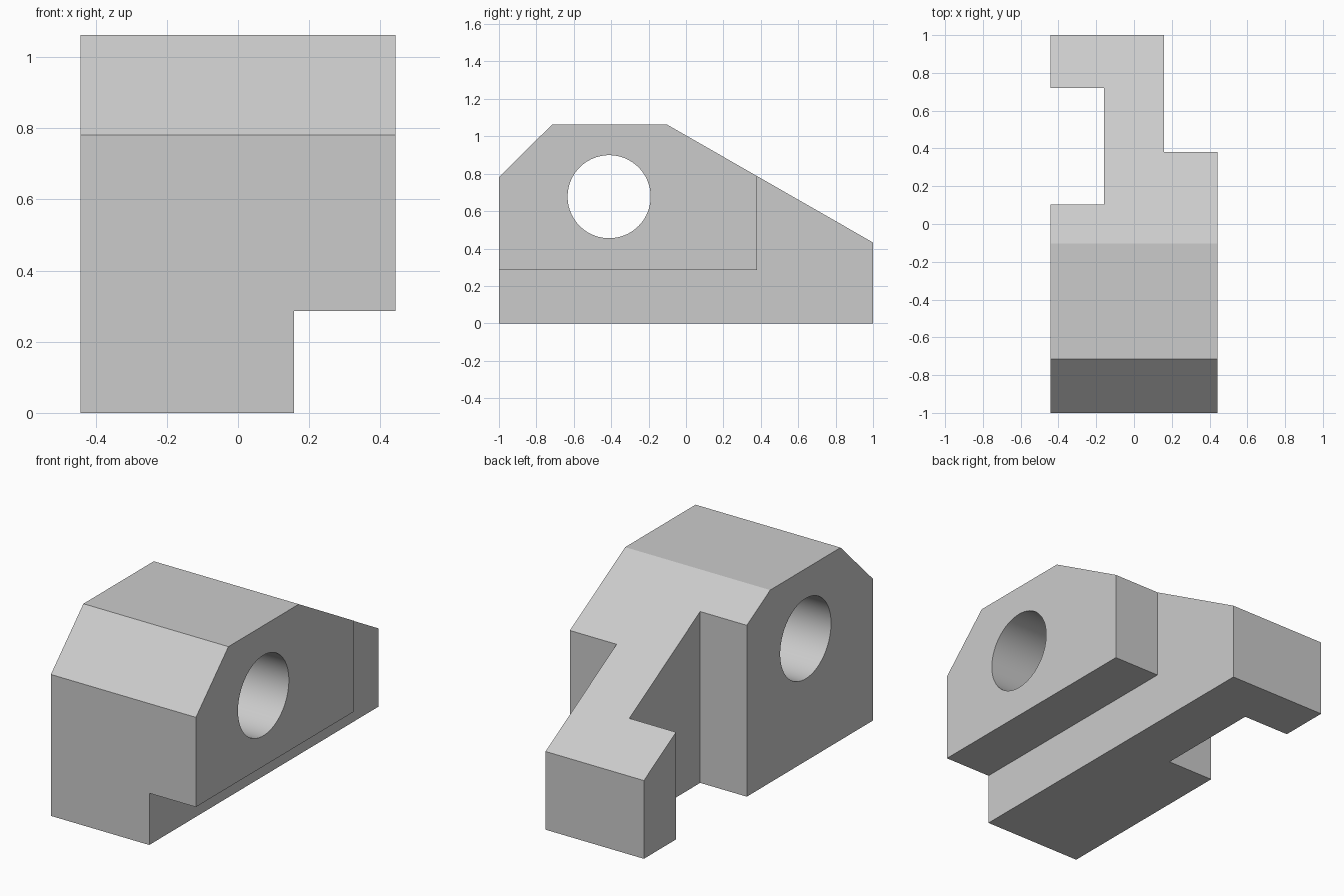
import bpy
import bmesh
from math import pi, radians

if "Cube" in bpy.data.objects:
    bpy.data.objects.remove(bpy.data.objects["Cube"])

HALF_W = 0.443   # half width of the block along x
STEP = 0.158     # x position of the side cuts


def extruded_profile(name, points, half_width):
    """Solid made from a (y, z) outline swept along x."""
    bm = bmesh.new()
    face = bm.faces.new([bm.verts.new((-half_width, y, z)) for y, z in points])
    swept = bmesh.ops.extrude_face_region(bm, geom=[face])["geom"]
    verts = [g for g in swept if isinstance(g, bmesh.types.BMVert)]
    bmesh.ops.translate(bm, verts=verts, vec=(2 * half_width, 0, 0))
    bmesh.ops.recalc_face_normals(bm, faces=bm.faces)
    mesh = bpy.data.meshes.new(name)
    bm.to_mesh(mesh)
    bm.free()
    obj = bpy.data.objects.new(name, mesh)
    bpy.context.collection.objects.link(obj)
    return obj


def box(name, low, high):
    centre = [(a + b) / 2 for a, b in zip(low, high)]
    bpy.ops.mesh.primitive_cube_add(size=1, location=centre)
    obj = bpy.context.object
    obj.name = name
    obj.scale = [b - a for a, b in zip(low, high)]
    return obj


def cut(target, cutter):
    cutter.hide_render = True
    mod = target.modifiers.new(cutter.name, "BOOLEAN")
    mod.operation = "DIFFERENCE"
    mod.solver = "EXACT"
    mod.object = cutter
    bpy.context.view_layer.update()
    bpy.context.view_layer.objects.active = target
    bpy.ops.object.modifier_apply(modifier=mod.name)
    bpy.data.objects.remove(cutter)


# Main block with sloped back and chamfered front
block = extruded_profile("bracket_block", [
    (-1, 0), (1, 0), (1, 0.432), (-0.102, 1.063), (-0.716, 1.063), (-1, 0.781),
], HALF_W)

# Step along the lower right edge
cut(block, box("lower_step", (STEP, -2, -1), (1, 2, 0.286)))
# Rear right corner
cut(block, box("rear_corner", (STEP, 0.38, -1), (1, 2, 2)))
# Upright slot in the left side
cut(block, box("left_slot", (-1, 0.102, -1), (-STEP, 0.72, 2)))

# Round cross hole
bpy.ops.mesh.primitive_cylinder_add(vertices=96, radius=0.222, depth=2,
                                    location=(0, -0.411, 0.677),
                                    rotation=(0, pi / 2, 0))
bore = bpy.context.object
bore.name = "cross_hole"
cut(block, bore)

# Smooth the bore only
bpy.ops.object.select_all(action="DESELECT")
block.select_set(True)
bpy.context.view_layer.objects.active = block
bpy.ops.object.shade_smooth_by_angle(angle=radians(20))
